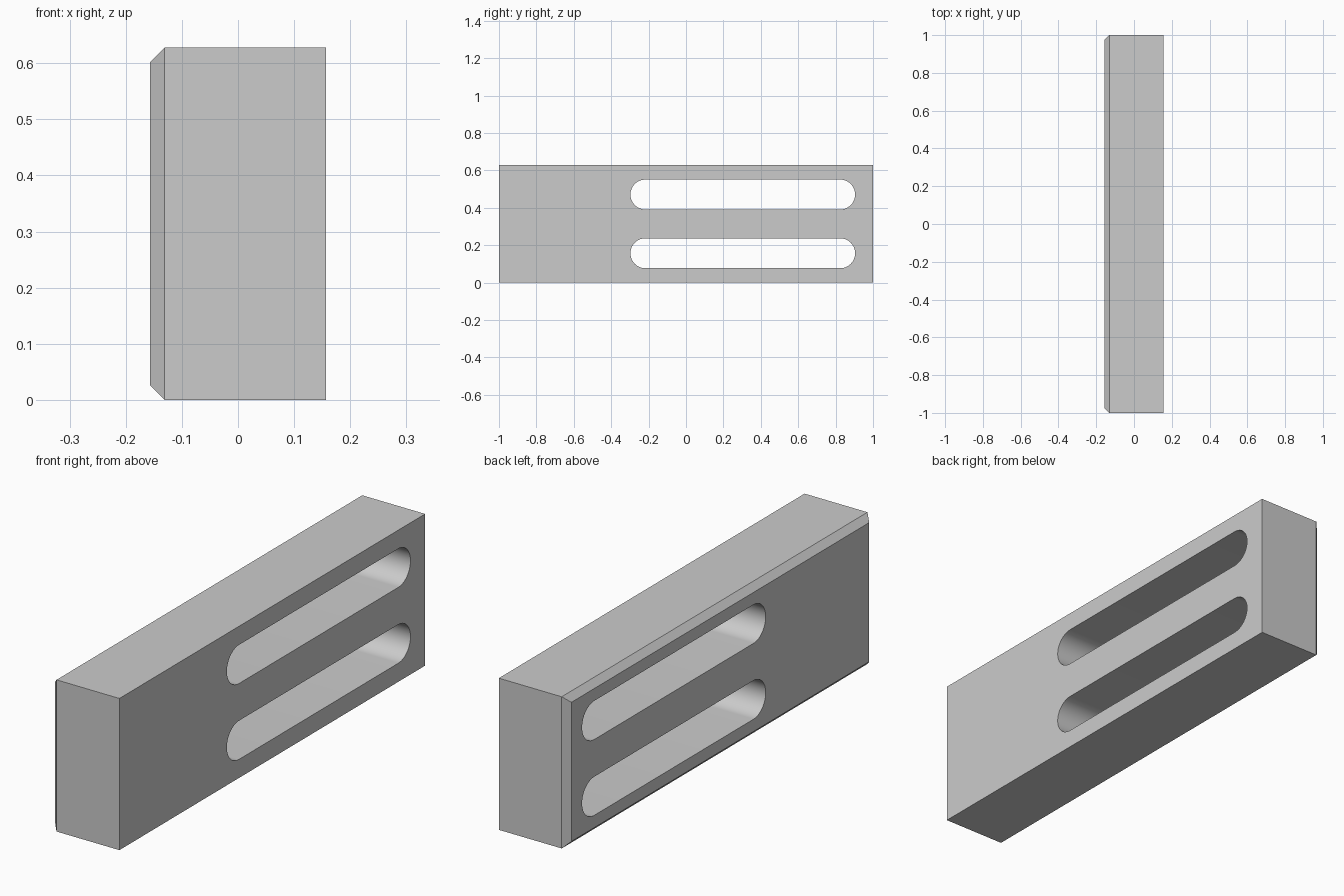
import bpy, bmesh, math

old = bpy.data.objects.get("Cube")
if old:
    bpy.data.objects.remove(old, do_unlink=True)

WIDTH, LENGTH, HEIGHT = 0.314, 2.0, 0.628
CHAMFER = 0.026
SLOT_RADIUS, SLOT_START, SLOT_END = 0.08, -0.297, 0.904

grey = bpy.data.materials.new("plain grey")
grey.use_nodes = True
colour = (0.6, 0.6, 0.6, 1)
grey.diffuse_color = colour
grey.node_tree.nodes["Principled BSDF"].inputs["Base Color"].default_value = colour


def add_object(name, bm):
    bmesh.ops.recalc_face_normals(bm, faces=bm.faces)
    mesh = bpy.data.meshes.new(name)
    bm.to_mesh(mesh)
    bm.free()
    mesh.materials.append(grey)
    obj = bpy.data.objects.new(name, mesh)
    bpy.context.collection.objects.link(obj)
    return obj


def slot_cutter(name, z, segments=32):
    """Round-ended prism running through the block along x."""
    bm = bmesh.new()
    verts = []
    for centre, start in ((SLOT_END - SLOT_RADIUS, -math.pi / 2),
                          (SLOT_START + SLOT_RADIUS, math.pi / 2)):
        for i in range(segments + 1):
            a = start + math.pi * i / segments
            verts.append(bm.verts.new((-WIDTH, centre + SLOT_RADIUS * math.cos(a),
                                       z + SLOT_RADIUS * math.sin(a))))
    face = bm.faces.new(verts)
    side = bmesh.ops.extrude_face_region(bm, geom=[face])
    moved = [g for g in side["geom"] if isinstance(g, bmesh.types.BMVert)]
    bmesh.ops.translate(bm, verts=moved, vec=(2 * WIDTH, 0, 0))
    cutter = add_object(name, bm)
    cutter.hide_render = True
    return cutter


# Block with a chamfered rim on its -x face
bm = bmesh.new()
bmesh.ops.create_cube(bm, size=1)
bmesh.ops.scale(bm, verts=bm.verts, vec=(WIDTH, LENGTH, HEIGHT))
bmesh.ops.translate(bm, verts=bm.verts, vec=(0, 0, HEIGHT / 2))
rim = [e for e in bm.edges if all(v.co.x < 0 for v in e.verts)]
bmesh.ops.bevel(bm, geom=rim, offset=CHAMFER, segments=1, affect='EDGES')
block = add_object("slotted_block", bm)

# Two long slots, cut right through
cutters = [slot_cutter("lower_slot_cutter", HEIGHT / 4),
           slot_cutter("upper_slot_cutter", HEIGHT * 3 / 4)]
bpy.context.view_layer.objects.active = block
block.select_set(True)
for cutter in cutters:
    cutter.select_set(False)
    mod = block.modifiers.new("slot", 'BOOLEAN')
    mod.operation = 'DIFFERENCE'
    mod.solver = 'EXACT'
    mod.object = cutter
    bpy.ops.object.modifier_apply(modifier=mod.name)
    bpy.data.objects.remove(cutter, do_unlink=True)

# Smooth slot ends, crisp edges elsewhere
bpy.ops.object.shade_smooth_by_angle(angle=math.radians(30))
